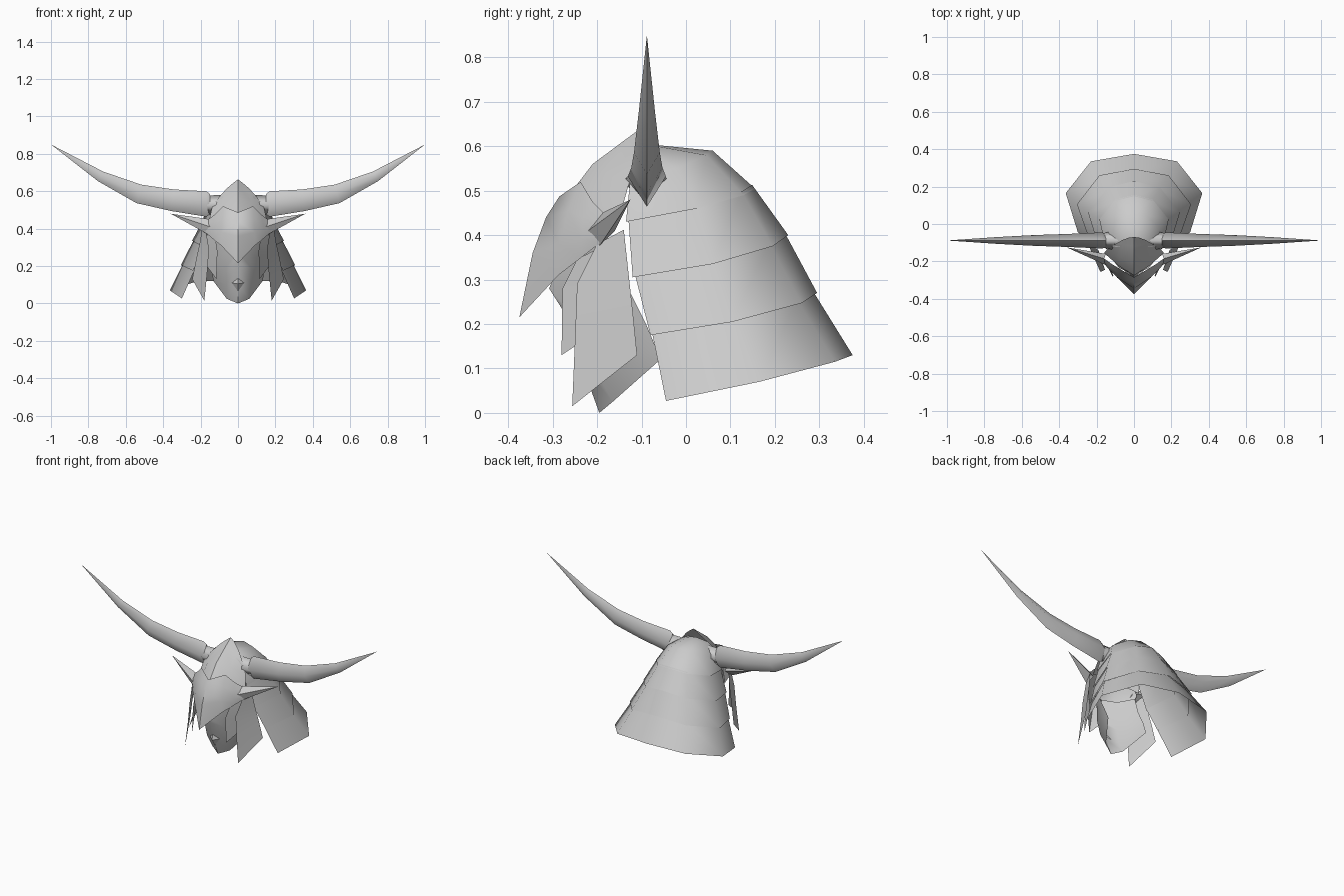
import bpy
import bmesh
import math
from mathutils import Vector

cube = bpy.data.objects.get("Cube")
if cube:
    bpy.data.objects.remove(cube, do_unlink=True)

steel = bpy.data.materials.new("plain grey")
steel.use_nodes = True
GREY = (0.6, 0.6, 0.6, 1)
steel.diffuse_color = GREY
bsdf = steel.node_tree.nodes["Principled BSDF"]
bsdf.inputs["Base Color"].default_value = GREY
bsdf.inputs["Roughness"].default_value = 0.7


def finish(name, bm, angle):
    """Weld, face outward, shade and link a part."""
    bmesh.ops.remove_doubles(bm, verts=bm.verts, dist=0.0005)
    bmesh.ops.recalc_face_normals(bm, faces=bm.faces)
    core = Vector((0, 0, 0.3))
    facing = sum((f.calc_center_median() - core).dot(f.normal) * f.calc_area() for f in bm.faces)
    if facing < 0:
        bmesh.ops.reverse_faces(bm, faces=bm.faces)
    me = bpy.data.meshes.new(name)
    bm.to_mesh(me)
    bm.free()
    me.materials.append(steel)
    ob = bpy.data.objects.new(name, me)
    bpy.context.collection.objects.link(ob)
    bpy.ops.object.select_all(action='DESELECT')
    ob.select_set(True)
    bpy.context.view_layer.objects.active = ob
    bpy.ops.object.shade_smooth_by_angle(angle=math.radians(angle))
    return ob


def add_grid(bm, rows, side, closed=False):
    """Skin quads between rows of points, with x multiplied by side."""
    grid = [[bm.verts.new((p[0] * side, p[1], p[2])) for p in r] for r in rows]
    for a, b in zip(grid, grid[1:]):
        n = len(a)
        for i in range(n if closed else n - 1):
            j = (i + 1) % n
            bm.faces.new((a[i], a[j], b[j], b[i]))


def symmetric_shell(name, rows, angle=65):
    bm = bmesh.new()
    for side in (1, -1):
        add_grid(bm, rows, side)
    return finish(name, bm, angle)


def pair(name, build, angle=30):
    """One object on each side of the centre plane."""
    for side, word in ((1, "left"), (-1, "right")):
        bm = bmesh.new()
        build(bm, side)
        finish(f"{word}_{name}", bm, angle)


# Skull dome and neck guard rings, each listed from back centre to front edge
dome_cap = [(0, -0.06, 0.602), (0.04, -0.065, 0.60), (0.08, -0.085, 0.585), (0.07, -0.12, 0.58)]
dome_mid = [(0, 0.06, 0.59), (0.07, 0.045, 0.58), (0.135, -0.02, 0.55), (0.125, -0.125, 0.53)]
dome_rim = [(0, 0.155, 0.505), (0.10, 0.13, 0.49), (0.185, 0.025, 0.46), (0.15, -0.135, 0.43)]
rims = [
    dome_rim,
    [(0, 0.23, 0.40), (0.14, 0.195, 0.375), (0.245, 0.06, 0.335), (0.19, -0.12, 0.305)],
    [(0, 0.295, 0.27), (0.185, 0.26, 0.247), (0.305, 0.105, 0.205), (0.24, -0.08, 0.175)],
    [(0, 0.375, 0.13), (0.23, 0.335, 0.115), (0.365, 0.165, 0.07), (0.30, -0.045, 0.027)],
]
symmetric_shell("helmet_dome", [[(0, -0.1, 0.6)] * 4, dome_cap, dome_mid, dome_rim])
for n, (upper, lower) in enumerate(zip(rims, rims[1:]), 1):
    tucked = [(x * 0.96, y * 0.96, z + 0.008) for x, y, z in upper]
    symmetric_shell(f"neck_guard_band_{n}", [tucked, lower])

# Pointed forehead crest, from ridge to outer edge
symmetric_shell("forehead_crest", [
    [(0, -0.07, 0.663), (0.025, -0.072, 0.645), (0.06, -0.085, 0.615)],
    [(0, -0.12, 0.627), (0.06, -0.11, 0.595), (0.105, -0.11, 0.565)],
    [(0, -0.21, 0.56), (0.075, -0.18, 0.54), (0.14, -0.13, 0.51)],
    [(0, -0.275, 0.475), (0.08, -0.225, 0.48), (0.16, -0.155, 0.42)],
], 45)

# Beaked visor with raised brow corners
symmetric_shell("beaked_visor", [
    [(0, -0.285, 0.487), (0.08, -0.237, 0.52), (0.125, -0.21, 0.475), (0.165, -0.18, 0.445)],
    [(0, -0.315, 0.44), (0.085, -0.265, 0.455), (0.13, -0.23, 0.44), (0.17, -0.185, 0.43)],
    [(0, -0.345, 0.36), (0.09, -0.285, 0.38), (0.14, -0.235, 0.39), (0.18, -0.19, 0.41)],
    [(0, -0.375, 0.215), (0.09, -0.287, 0.31), (0.14, -0.235, 0.35), (0.18, -0.19, 0.385)],
], 45)

# Face mask with nose and rounded chin
symmetric_shell("face_mask", [
    [(0, -0.27, 0.37), (0.08, -0.235, 0.37), (0.14, -0.16, 0.38)],
    [(0, -0.308, 0.28), (0.06, -0.24, 0.28), (0.14, -0.13, 0.28)],
    [(0, -0.27, 0.22), (0.07, -0.225, 0.19), (0.14, -0.09, 0.2)],
    [(0, -0.235, 0.11), (0.065, -0.205, 0.10), (0.135, -0.065, 0.14)],
    [(0, -0.195, 0.0), (0.06, -0.165, 0.025), (0.13, -0.06, 0.118)],
], 50)

# Small faceted boss on the chin
bm = bmesh.new()
boss_rim = [(0, -0.24, 0.145), (0.032, -0.222, 0.11), (0, -0.225, 0.065), (-0.032, -0.222, 0.11)]
add_grid(bm, [boss_rim, [(0, -0.252, 0.105)] * 4], 1, closed=True)
finish("chin_boss", bm, 30)


# Curved horns with a diamond cross-section, and narrower root sleeves
def diamond(x, z, slope, half_height, half_width):
    y = -0.088
    dx, dz = -math.sin(slope) * half_height, math.cos(slope) * half_height
    return [(x + dx, y, z + dz), (x, y - half_width, z),
            (x - dx, y, z - dz), (x, y + half_width, z)]


def horn(bm, side):
    rings = [diamond(*s) for s in (
        (0.15, 0.531, 0, 0.055, 0.034), (0.17, 0.532, 0, 0.068, 0.043),
        (0.35, 0.552, 0.11, 0.058, 0.035), (0.53, 0.586, 0.25, 0.051, 0.029),
        (0.735, 0.68, 0.53, 0.029, 0.018), (1.0, 0.85, 0.6, 0.0, 0.0))]
    add_grid(bm, rings, side, closed=True)


def sleeve(bm, side):
    rings = [diamond(0.06, 0.525, 0, 0.055, 0.06), diamond(0.17, 0.528, 0, 0.05, 0.038)]
    add_grid(bm, rings, side, closed=True)


# Side spikes on the visor
def spike(bm, side):
    base = [(0.16, -0.185, 0.452), (0.15, -0.22, 0.41), (0.17, -0.195, 0.375), (0.15, -0.16, 0.41)]
    add_grid(bm, [base, [(0.36, -0.125, 0.48)] * 4], side, closed=True)


# Hanging cheek plates
def cheek(bm, side):
    add_grid(bm, [
        [(0.17, -0.20, 0.38), (0.19, -0.14, 0.412)],
        [(0.155, -0.245, 0.29), (0.205, -0.13, 0.32)],
        [(0.165, -0.25, 0.16), (0.225, -0.12, 0.23)],
        [(0.18, -0.256, 0.015), (0.245, -0.11, 0.13)]], side)


def inner_cheek(bm, side):
    add_grid(bm, [
        [(0.12, -0.245, 0.345), (0.165, -0.18, 0.38)],
        [(0.11, -0.278, 0.28), (0.165, -0.18, 0.29)],
        [(0.115, -0.28, 0.13), (0.175, -0.16, 0.21)]], side)


pair("horn", horn, 100)
pair("horn_sleeve", sleeve, 100)
pair("visor_spike", spike)
pair("cheek_plate", cheek)
pair("inner_cheek_plate", inner_cheek)
